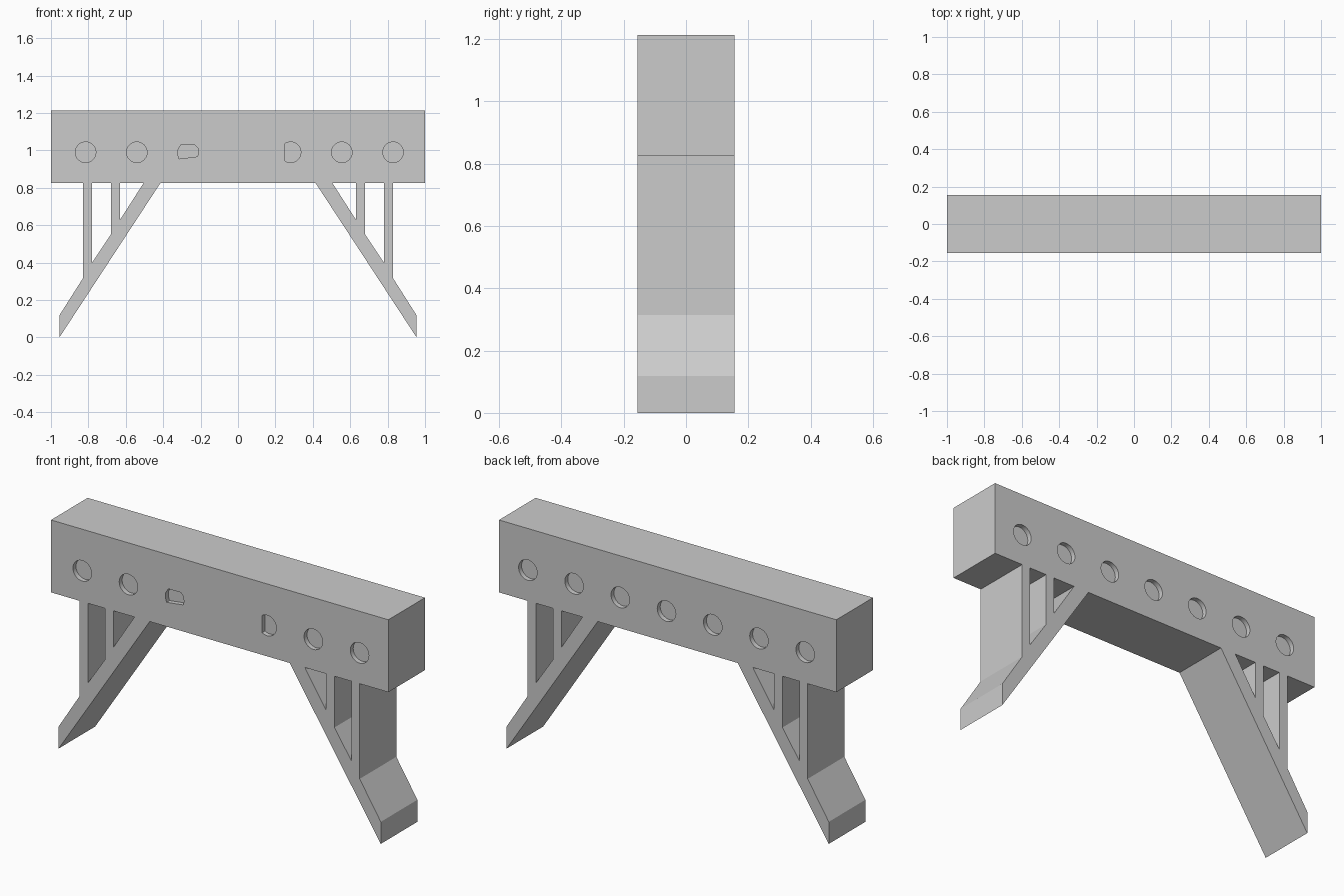
import bpy, bmesh, math

if "Cube" in bpy.data.objects:
    bpy.data.objects.remove(bpy.data.objects["Cube"])

HALF_DEPTH = 0.155
HOLE_R, HOLE_Z, HOLE_DEPTH = 0.055, 0.99, 0.025
HOLE_XS = [-0.815 + 0.274 * i for i in range(7)]


def add_prism(bm, points, y0, y1):
    """Extrude an x/z outline from y0 to y1."""
    face = bm.faces.new([bm.verts.new((x, y0, z)) for x, z in points])
    ext = bmesh.ops.extrude_face_region(bm, geom=[face], use_keep_orig=True)
    verts = [g for g in ext["geom"] if isinstance(g, bmesh.types.BMVert)]
    bmesh.ops.translate(bm, verts=verts, vec=(0, y1 - y0, 0))


def make_object(name, prisms):
    bm = bmesh.new()
    for points, y0, y1 in prisms:
        add_prism(bm, points, y0, y1)
    bmesh.ops.recalc_face_normals(bm, faces=bm.faces)
    mesh = bpy.data.meshes.new(name)
    bm.to_mesh(mesh)
    bm.free()
    obj = bpy.data.objects.new(name, mesh)
    bpy.context.collection.objects.link(obj)
    return obj


def arc(cx, start=0, end=360, n=32):
    """Arc outline in x/z; a full circle has no doubled end point."""
    full = end - start == 360
    angles = [math.radians(start + (end - start) * i / (n if full else n - 1)) for i in range(n)]
    return [(cx + HOLE_R * math.cos(a), HOLE_Z + HOLE_R * math.sin(a)) for a in angles]


# Main beam
beam = make_object("beam", [([(-1, 0.825), (1, 0.825), (1, 1.213), (-1, 1.213)],
                             -HALF_DEPTH, HALF_DEPTH)])

# Round recesses: seven on the back, four whole and two partial on the front
front = [arc(HOLE_XS[i]) for i in (0, 1, 5, 6)]
front.append([(-0.315, 0.955), (-0.217, 0.967), (-0.212, 0.985), (-0.215, 1.012),
              (-0.232, 1.03), (-0.305, 1.03), (-0.32, 1.005), (-0.322, 0.98)])
front.append(arc(HOLE_XS[4], -122, 122, 24))
cutters = [(p, -HALF_DEPTH - 0.05, -HALF_DEPTH + HOLE_DEPTH) for p in front]
cutters += [(arc(x), HALF_DEPTH - HOLE_DEPTH, HALF_DEPTH + 0.05) for x in HOLE_XS]
cutter = make_object("recess_cutter", cutters)
cutter.hide_render = True

mod = beam.modifiers.new("recesses", 'BOOLEAN')
mod.operation = 'DIFFERENCE'
mod.solver = 'EXACT'
mod.object = cutter
bpy.context.view_layer.objects.active = beam
beam.select_set(True)
bpy.ops.object.modifier_apply(modifier=mod.name)
bpy.data.objects.remove(cutter, do_unlink=True)
bpy.ops.object.shade_smooth_by_angle(angle=math.radians(30))

# Splayed leg with two uprights, mirrored to the other end
leg = [(-0.955, 0), (-0.415, 0.825), (-0.505, 0.825), (-0.63, 0.63),
       (-0.63, 0.825), (-0.68, 0.825), (-0.68, 0.55), (-0.78, 0.40),
       (-0.78, 0.825), (-0.83, 0.825), (-0.83, 0.315), (-0.955, 0.118)]
legs = make_object("braced_legs", [(leg, -HALF_DEPTH, HALF_DEPTH)])
legs.modifiers.new("mirror", 'MIRROR').use_axis[0] = True
